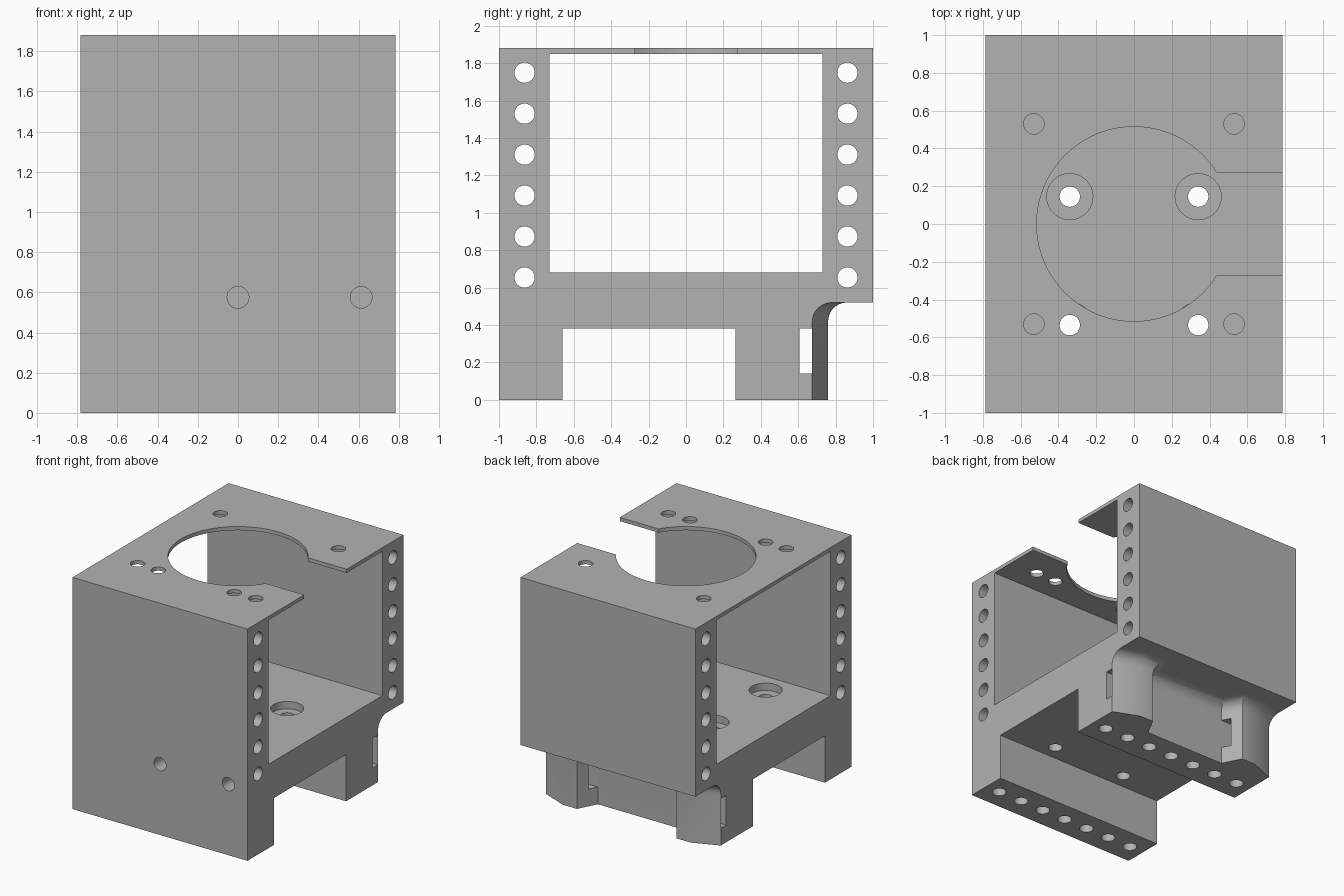
import bpy, bmesh, math
from mathutils import Vector

cube = bpy.data.objects.get("Cube")
if cube:
    bpy.data.objects.remove(cube, do_unlink=True)

W = 0.785          # half width in x
H = 1.88           # total height
DECK = 0.68        # top of the lower deck
BOLT = 0.054       # bolt hole radius

grey = bpy.data.materials.new("plain_grey")
grey.use_nodes = True
grey.diffuse_color = (0.45, 0.45, 0.45, 1)
grey.node_tree.nodes["Principled BSDF"].inputs["Base Color"].default_value = grey.diffuse_color


def make(name, bm):
    bmesh.ops.recalc_face_normals(bm, faces=bm.faces)
    mesh = bpy.data.meshes.new(name)
    bm.to_mesh(mesh)
    bm.free()
    mesh.materials.append(grey)
    ob = bpy.data.objects.new(name, mesh)
    bpy.context.scene.collection.objects.link(ob)
    return ob


def loft(name, rings):
    """Closed solid through matching rings of points."""
    bm = bmesh.new()
    loops = [[bm.verts.new(p) for p in ring] for ring in rings]
    n = len(loops[0])
    for a, b in zip(loops, loops[1:]):
        for i in range(n):
            j = (i + 1) % n
            bm.faces.new((a[i], a[j], b[j], b[i]))
    bm.faces.new(loops[0])
    bm.faces.new(loops[-1])
    return make(name, bm)


def box_cutter(x, y, z):
    ring = [(x[0], y[0]), (x[1], y[0]), (x[1], y[1]), (x[0], y[1])]
    return loft("cutter", [[(a, b, h) for a, b in ring] for h in z])


def hole_cutter(start, end, radius, sides=40):
    start, end = Vector(start), Vector(end)
    turn = (end - start).to_track_quat('Z', 'Y')
    circle = [turn @ Vector((radius * math.cos(t), radius * math.sin(t), 0))
              for t in (2 * math.pi * i / sides for i in range(sides))]
    return loft("cutter", [[c + p for p in circle] for c in (start, end)])


def cut(ob, cutters):
    """Subtract every cutter, bake the result and shade it."""
    for c in cutters:
        c.hide_render = True
        mod = ob.modifiers.new("cut", 'BOOLEAN')
        mod.operation, mod.solver, mod.object = 'DIFFERENCE', 'EXACT', c
    bpy.context.view_layer.update()
    graph = bpy.context.evaluated_depsgraph_get()
    baked = bpy.data.meshes.new_from_object(ob.evaluated_get(graph))
    ob.modifiers.clear()
    ob.data = baked
    for c in cutters:
        bpy.data.objects.remove(c, do_unlink=True)
    for o in bpy.context.selected_objects:
        o.select_set(False)
    ob.select_set(True)
    bpy.context.view_layer.objects.active = ob
    bpy.ops.object.shade_smooth_by_angle(angle=math.radians(25))


def foot_bolts(y):
    return [hole_cutter((0.218 * i, y, -0.1), (0.218 * i, y, 0.3), BOLT) for i in range(-3, 4)]


# Housing: front wall and foot, deck, back wall and top plate
profile = [(-1, 0), (-0.66, 0), (-0.66, 0.38), (0.265, 0.38),
           (0.265, 0.52), (1, 0.52), (1, H), (-1, H)]
housing = loft("housing", [[(x, y, z) for y, z in profile] for x in (-W, W)])

cutters = [box_cutter((-1, 1), (-0.73, 0.73), (DECK, 1.85))]
# Round opening in the top plate with its side slot
cutters.append(hole_cutter((0, 0, 1.8), (0, 0, 2), 0.515, 96))
cutters.append(box_cutter((0.3, 1), (-0.272, 0.272), (1.8, 2)))
for s in (-1, 1):
    # Top plate holes
    for x, y in ((0.53, 0.53), (0.53, -0.53), (0.34, -0.535)):
        cutters.append(hole_cutter((s * x, y, 1.8), (s * x, y, 2), BOLT))
    # Counterbored deck holes
    for y in (0.145, -0.535):
        cutters.append(hole_cutter((s * 0.34, y, 0.3), (s * 0.34, y, 0.8), BOLT))
        cutters.append(hole_cutter((s * 0.34, y, DECK - 0.06), (s * 0.34, y, 0.8), 0.122))
    # Rows of holes running through the side edges
    for i in range(6):
        z = 0.654 + 0.219 * i
        cutters.append(hole_cutter((-1, s * 0.863, z), (1, s * 0.863, z), BOLT))
# Holes in the front face
for x in (0, 0.613):
    cutters.append(hole_cutter((x, -1.1, 0.575), (x, -0.6, 0.575), BOLT))
cut(housing, cutters + foot_bolts(-0.83))

# Rear foot: two bevelled lugs with a recess between, flaring into the housing
half = [(W, 0.675), (0.575, 0.76), (0.447, 0.76), (0.367, 0.605)]
path = [Vector(p) for p in half + [(-x, y) for x, y in reversed(half)]]


def normal(a, b):
    d = (b - a).normalized()
    return Vector((d.y, -d.x))


def flare(offset, z):
    normals = [normal(a, b) for a, b in zip(path, path[1:])]
    ring = []
    for i, p in enumerate(path):
        if i in (0, len(path) - 1):
            n = normals[min(i, len(normals) - 1)]
            move = Vector((0, 1 / n.y))
        else:
            m = normals[i - 1] + normals[i]
            move = m * 2 / m.length_squared
        q = p + move * offset
        ring.append((q.x, q.y, z))
    return ring + [(-W, 0.265, z), (W, 0.265, z)]


R, STEPS = 0.1, 10
rings = [flare(0, 0)]
for i in range(STEPS + 1):
    t = math.pi / 2 * i / STEPS
    rings.append(flare(R * (1 - math.cos(t)), 0.42 + R * math.sin(t)))
rear_foot = loft("rear_foot", rings)
strap_slot = box_cutter((-1, 1), (0.606, 0.675), (0.14, 0.38))
cut(rear_foot, [strap_slot] + foot_bolts(0.44))
